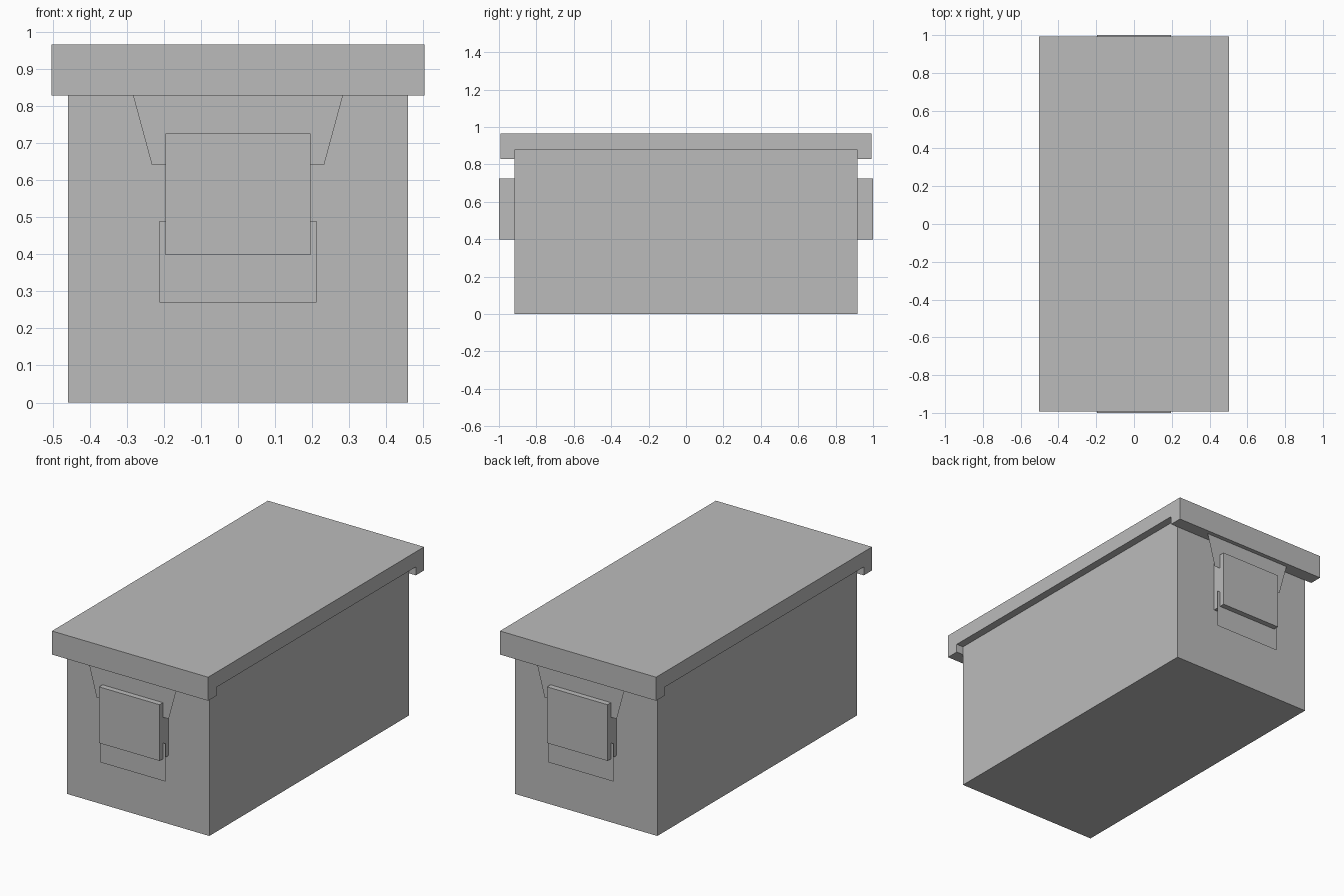
import bpy

cube = bpy.data.objects.get("Cube")
if cube:
    bpy.data.objects.remove(cube, do_unlink=True)

GREY = (0.5, 0.5, 0.5, 1.0)
mat = bpy.data.materials.new("plain grey")
mat.use_nodes = True
mat.diffuse_color = GREY
mat.node_tree.nodes["Principled BSDF"].inputs["Base Color"].default_value = GREY


def add_mesh(name, verts, faces):
    mesh = bpy.data.meshes.new(name)
    mesh.from_pydata(verts, [], faces)
    mesh.materials.append(mat)
    obj = bpy.data.objects.new(name, mesh)
    bpy.context.collection.objects.link(obj)
    return obj


def extrude_x(name, profile, half_width):
    """Solid from a (y, z) profile, listed anticlockwise seen from +x."""
    n = len(profile)
    verts = [(x, y, z) for x in (-half_width, half_width) for y, z in profile]
    faces = [tuple(reversed(range(n))), tuple(range(n, 2 * n))]
    faces += [(i, (i + 1) % n, n + (i + 1) % n, n + i) for i in range(n)]
    return add_mesh(name, verts, faces)


def box(name, half_x, y0, y1, z0, z1):
    return extrude_x(name, [(y0, z0), (y1, z0), (y1, z1), (y0, z1)], half_x)


def end_plate(name, y, bottom_half, top_half, z0, z1):
    """Flat sheet symmetric about x = 0, facing outwards along y."""
    s = 1 if y < 0 else -1
    verts = [(-s * bottom_half, y, z0), (s * bottom_half, y, z0),
             (s * top_half, y, z1), (-s * top_half, y, z1)]
    return add_mesh(name, verts, [(0, 1, 2, 3)])


BODY_Y, LID_Y = 0.918, 0.993
RIM_Z, LIP_Z, TOP_Z = 0.877, 0.828, 0.965

# Chest body
box("body", 0.458, -BODY_Y, BODY_Y, 0.0, RIM_Z)

# Lid with a deeper lip across each end
extrude_x("lid", [(-LID_Y, LIP_Z), (-BODY_Y, LIP_Z), (-BODY_Y, RIM_Z),
                  (BODY_Y, RIM_Z), (BODY_Y, LIP_Z), (LID_Y, LIP_Z),
                  (LID_Y, TOP_Z), (-LID_Y, TOP_Z)], 0.503)

# Latch on each end: block, tapered hanger below the lid, lower catch sheet
for side, s in (("front", -1), ("back", 1)):
    y0, y1 = sorted((s * BODY_Y, s * 1.0))
    box(side + "_latch_block", 0.195, y0, y1, 0.398, 0.725)
    end_plate(side + "_latch_hanger", s * 0.968, 0.232, 0.283, 0.64, LIP_Z)
    end_plate(side + "_latch_catch", s * 0.968, 0.212, 0.212, 0.27, 0.49)
